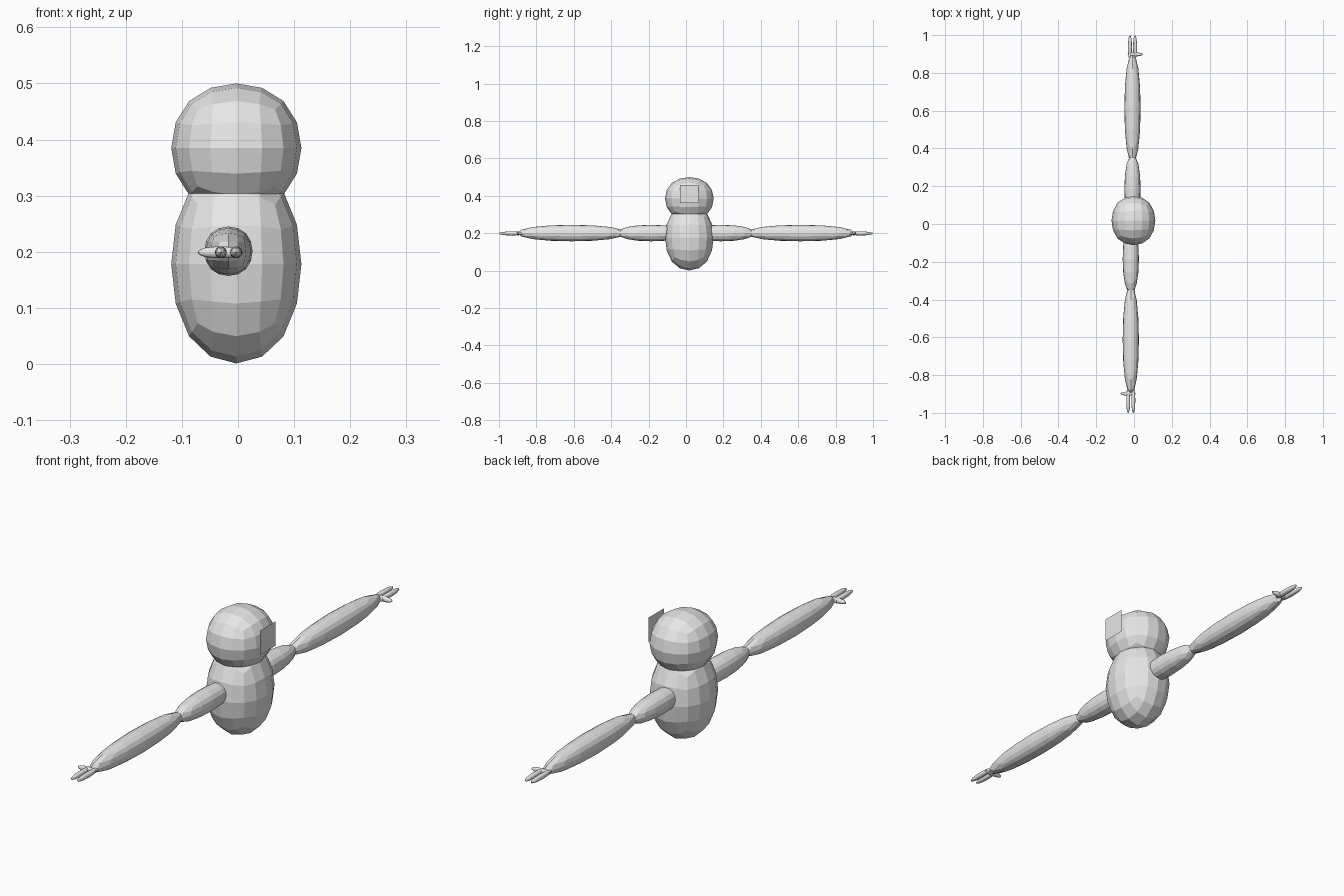
import bpy, math

if "Cube" in bpy.data.objects:
    bpy.data.objects.remove(bpy.data.objects["Cube"])

grey = bpy.data.materials.new("plain_grey")
grey.diffuse_color = (0.8, 0.8, 0.8, 1)
grey.use_nodes = True
grey.node_tree.nodes["Principled BSDF"].inputs["Base Color"].default_value = grey.diffuse_color


def blob(name, center, half):
    """Flat-faced rounded cube, fitted to the given half sizes."""
    bpy.ops.mesh.primitive_cube_add(size=2)
    ob = bpy.context.object
    ob.name = name
    sub = ob.modifiers.new("round", 'SUBSURF')
    sub.levels = sub.render_levels = 2
    bpy.ops.object.modifier_apply(modifier=sub.name)
    reach = max(v.co.x for v in ob.data.vertices)
    for v in ob.data.vertices:
        v.co = [c / reach * h for c, h in zip(v.co, half)]
    for p in ob.data.polygons:
        p.use_smooth = False
    ob.location = center
    ob.data.materials.append(grey)
    return ob


# Body and head
blob("body", (-0.003, 0.018, 0.178), (0.116, 0.13, 0.177))
blob("head", (-0.003, 0.018, 0.385), (0.116, 0.13, 0.115))

# Flat square panel standing on the right side of the head
bpy.ops.mesh.primitive_plane_add(size=0.097, location=(0.119, 0.017, 0.409),
                                 rotation=(0, math.pi / 2, 0))
panel = bpy.context.object
panel.name = "face_panel"
panel.data.materials.append(grey)

# Arms, each the other turned half a circle around the upright axis
Z = 0.201
for side, s, x in (("front", -1, -0.017), ("back", 1, -0.008)):
    blob(side + "_upper_arm", (x, s * 0.185, Z), (0.043, 0.182, 0.044))
    blob(side + "_forearm", (x, s * 0.612, Z), (0.043, 0.29, 0.044))
    # Two fingers and a sideways thumb
    for i, off in enumerate((-0.0135, 0.0135)):
        blob(f"{side}_finger_{i + 1}", (x + off, s * 0.935, Z - 0.002),
             (0.0105, 0.065, 0.0105))
    blob(side + "_thumb", (x + s * 0.0145, s * 0.898, Z - 0.002),
         (0.0405, 0.0105, 0.0105))
